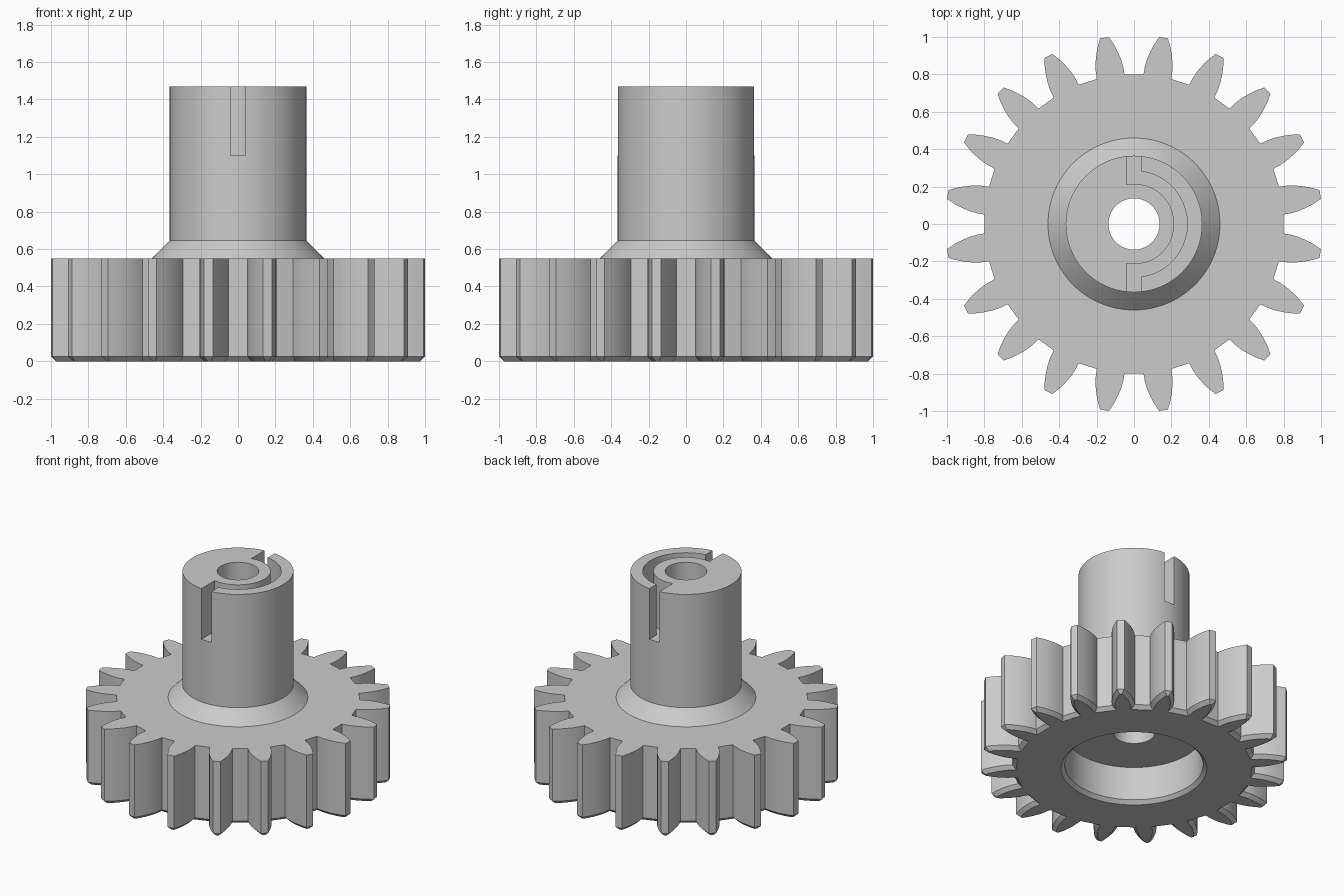
import bpy, bmesh, math
from mathutils import Vector

if "Cube" in bpy.data.objects:
    bpy.data.objects.remove(bpy.data.objects["Cube"])

steel = bpy.data.materials.new("grey_steel")
steel.diffuse_color = (0.6, 0.6, 0.6, 1)
steel.use_nodes = True
steel.node_tree.nodes["Principled BSDF"].inputs["Base Color"].default_value = steel.diffuse_color


def make_solid(name, loops, closed=False):
    """Skin equal-length point loops; cap both ends unless the loops close."""
    bm = bmesh.new()
    rings = [[bm.verts.new(p) for p in loop] for loop in loops]
    n = len(rings[0])
    for a, b in zip(rings, rings[1:]):
        for i in range(n):
            j = (i + 1) % n
            bm.faces.new((a[i], a[j], b[j], b[i]))
    bm.faces.new(rings[0][::-1])
    bm.faces.new(rings[-1])
    bmesh.ops.recalc_face_normals(bm, faces=bm.faces)
    mesh = bpy.data.meshes.new(name)
    bm.to_mesh(mesh)
    bm.free()
    mesh.materials.append(steel)
    ob = bpy.data.objects.new(name, mesh)
    bpy.context.collection.objects.link(ob)
    return ob


def lathe(name, profile, n=128):
    angles = [2 * math.pi * i / n for i in range(n)]
    return make_solid(name, [[(r * math.cos(a), r * math.sin(a), z) for a in angles]
                             for r, z in profile])


def extrude(name, sections):
    return make_solid(name, [[(x, y, z) for x, y in pts] for pts, z in sections])


def inset(pts, d):
    """Move a counter-clockwise outline inward by d with mitred corners."""
    out = []
    for i, p in enumerate(pts):
        u = (p - pts[i - 1]).normalized()
        v = (pts[(i + 1) % len(pts)] - p).normalized()
        n1, n2 = Vector((-u.y, u.x)), Vector((-v.y, v.x))
        out.append(p + (n1 + n2) * d / (1 + n1.dot(n2)))
    return out


# Gear: 20 curved teeth, chamfered on the underside
TEETH = 20
flank = [(0.797, 0.075), (0.84, 0.0745), (0.88, 0.069), (0.92, 0.059),
         (0.96, 0.046), (1.008, 0.024)]          # distance out, half width
tooth = [(r, -w) for r, w in flank] + [(r, w) for r, w in reversed(flank)]
outline = []
for k in range(TEETH):
    a = math.radians(9) + 2 * math.pi * k / TEETH
    c, s = math.cos(a), math.sin(a)
    outline += [Vector((x * c - y * s, x * s + y * c)) for x, y in tooth]
gear = extrude("gear", [(inset(outline, 0.025), 0), (outline, 0.025), (outline, 0.55)])

# Shaft with conical shoulder
shaft = lathe("shaft", [(0.46, 0.4), (0.46, 0.55), (0.365, 0.645), (0.365, 1.468)])

# Cutters: round bore, chamfered recess below, keyway joined to a half-ring groove
bore = lathe("bore_cutter", [(0.137, -0.2), (0.137, 1.7)])
recess = lathe("recess_cutter", [(0.505, -0.025), (0.455, 0.025), (0.455, 0.27)])


def arc(r, a0, a1, n=40):
    return [(r * math.cos(a0 + (a1 - a0) * i / n), r * math.sin(a0 + (a1 - a0) * i / n))
            for i in range(n + 1)]


w, q = 0.04, math.pi / 2
e = math.acos(w / 0.285)
slot = ([(-w, 0.5), (-w, 0.211)] + arc(0.215, q, -q) + [(-w, -0.211), (-w, -0.5), (w, -0.5)]
        + arc(0.285, -e, e) + [(w, 0.5)])
groove = extrude("groove_cutter", [(slot, 1.1), (slot, 1.7)])

# Join and cut
for tool, op in ((shaft, 'UNION'), (recess, 'DIFFERENCE'),
                 (bore, 'DIFFERENCE'), (groove, 'DIFFERENCE')):
    mod = gear.modifiers.new(tool.name, 'BOOLEAN')
    mod.operation, mod.object, mod.solver = op, tool, 'EXACT'
bpy.context.view_layer.update()
result = bpy.data.meshes.new_from_object(
    gear.evaluated_get(bpy.context.evaluated_depsgraph_get()))
gear.modifiers.clear()
gear.data = result
for tool in (shaft, recess, bore, groove):
    bpy.data.objects.remove(tool)
gear.name = "gear_with_shaft"

bpy.context.view_layer.objects.active = gear
gear.select_set(True)
bpy.ops.object.shade_smooth_by_angle(angle=math.radians(30))
